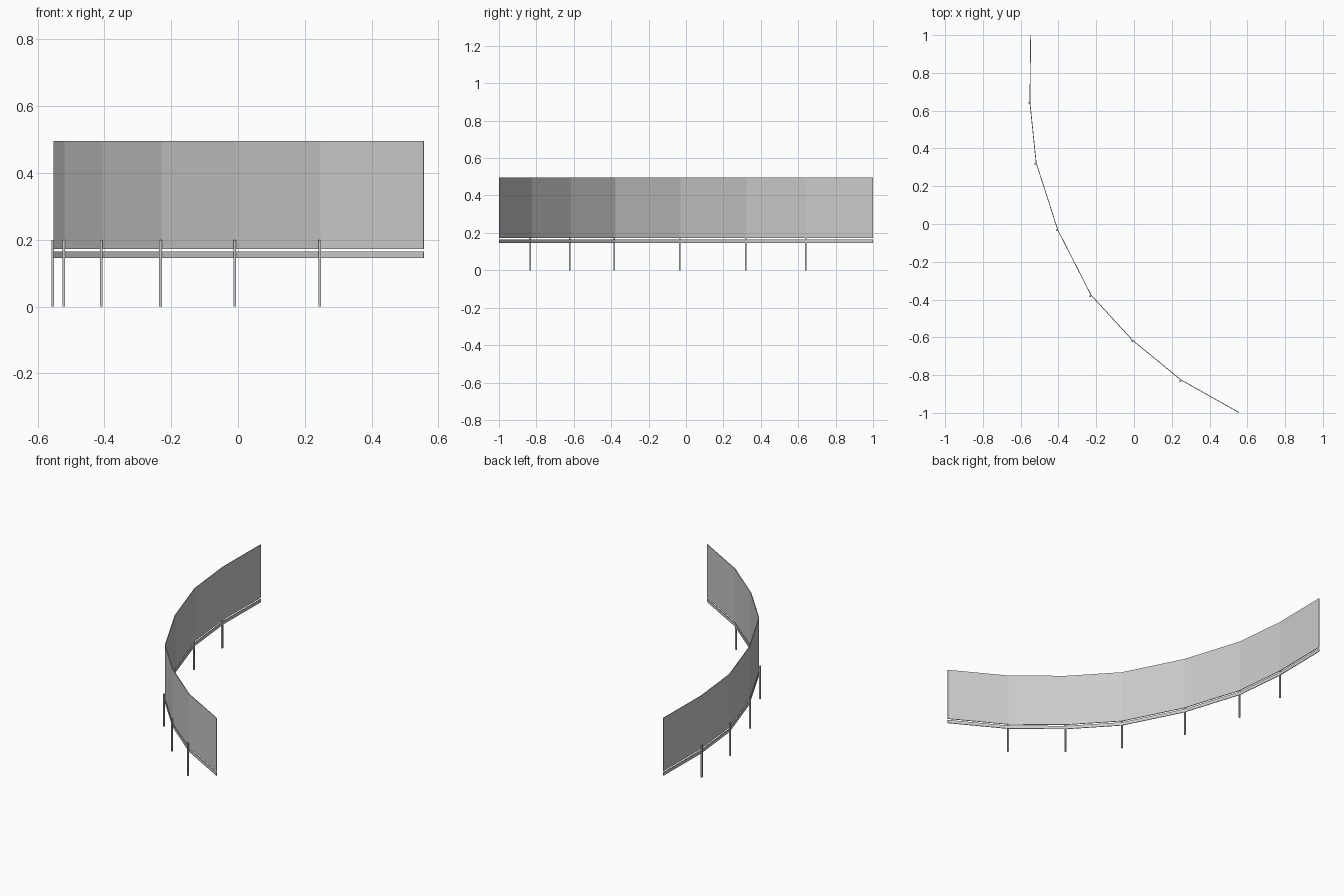
import bpy, bmesh
from mathutils import Vector

if "Cube" in bpy.data.objects:
    bpy.data.objects.remove(bpy.data.objects["Cube"])

# Plan path of the curved wall, front end to back end
PATH = [Vector(p) for p in [(0.556, -0.998), (0.248, -0.825), (-0.008, -0.615),
        (-0.227, -0.377), (-0.404, -0.03), (-0.518, 0.324), (-0.551, 0.643), (-0.547, 1.0)]]
# Post centres, just outside each inner corner of the path
POSTS = [(0.245, -0.833), (-0.010, -0.621), (-0.232, -0.383),
         (-0.409, -0.034), (-0.522, 0.320), (-0.555, 0.641)]


def add_object(name, bm):
    bmesh.ops.recalc_face_normals(bm, faces=bm.faces)
    mesh = bpy.data.meshes.new(name)
    bm.to_mesh(mesh)
    bm.free()
    ob = bpy.data.objects.new(name, mesh)
    bpy.context.collection.objects.link(ob)
    return ob


def strip(name, z0, z1, thick):
    """Thin mitred wall following the path."""
    bm = bmesh.new()
    rings = []
    for i, p in enumerate(PATH):
        a = (p - PATH[max(i - 1, 0)]).normalized()
        b = (PATH[min(i + 1, len(PATH) - 1)] - p).normalized()
        t = (a + b).normalized()
        n = Vector((-t.y, t.x)) * thick / 2
        rings.append([bm.verts.new((q.x, q.y, z)) for q, z in
                      ((p + n, z0), (p - n, z0), (p - n, z1), (p + n, z1))])
    for r, s in zip(rings, rings[1:]):
        for k in range(4):
            m = (k + 1) % 4
            bm.faces.new((r[k], r[m], s[m], s[k]))
    bm.faces.new(rings[0])
    bm.faces.new(rings[-1][::-1])
    return add_object(name, bm)


def post(name, x, y, width, height):
    bm = bmesh.new()
    bmesh.ops.create_cube(bm, size=1)
    bmesh.ops.scale(bm, vec=(width, width, height), verts=bm.verts)
    bmesh.ops.translate(bm, vec=(x, y, height / 2), verts=bm.verts)
    return add_object(name, bm)


# Tall upper panel and narrow lower rail, separated by a small gap
strip("wall_panel", 0.173, 0.496, 0.004)
strip("lower_rail", 0.145, 0.165, 0.004)

# Support posts
for i, (x, y) in enumerate(POSTS):
    post(f"support_post_{i + 1}", x, y, 0.008, 0.2)
